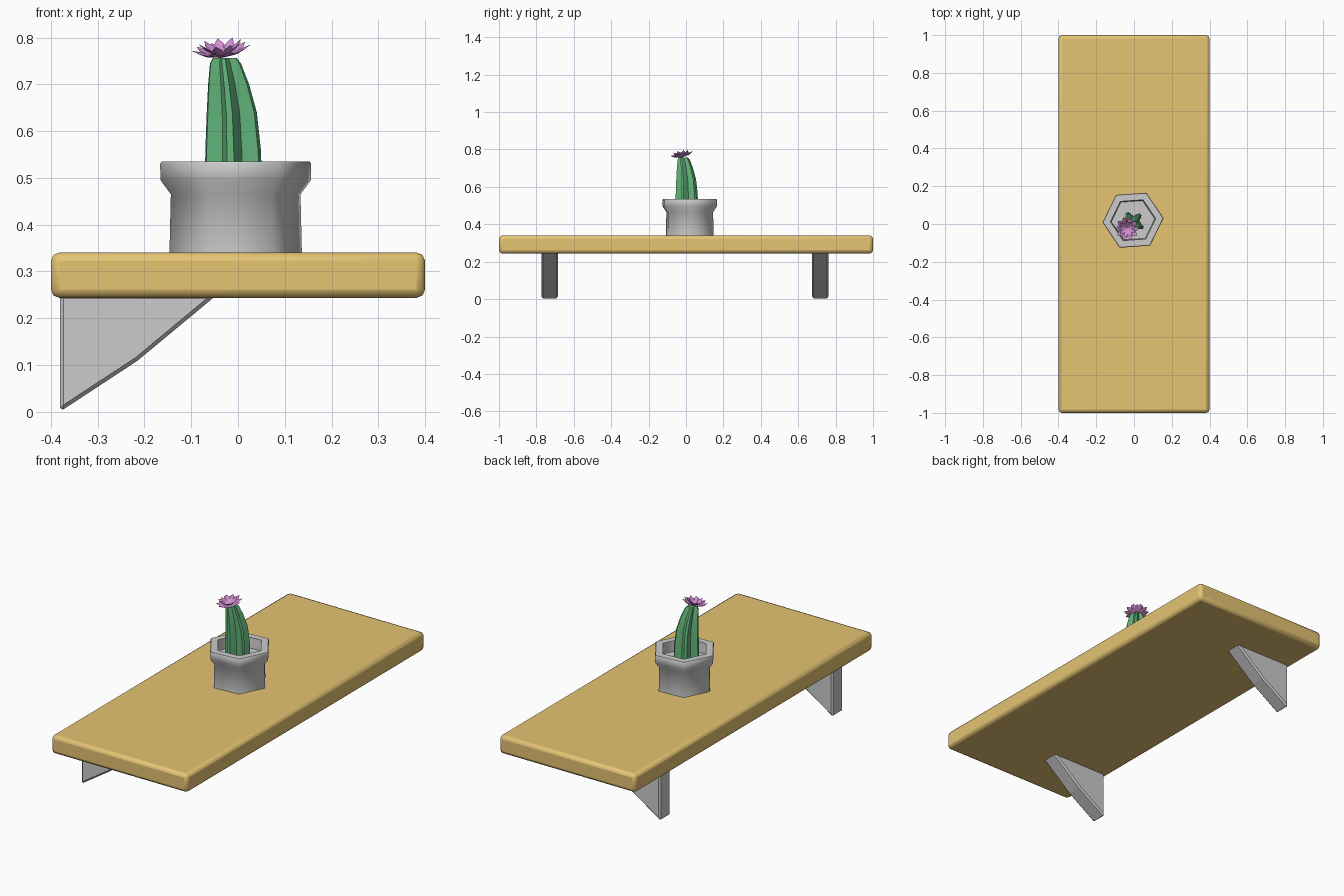
import bpy, bmesh
from math import sin, cos, pi, radians
from mathutils import Vector, Matrix

if "Cube" in bpy.data.objects:
    bpy.data.objects.remove(bpy.data.objects["Cube"])


def material(name, rgb):
    m = bpy.data.materials.new(name)
    m.diffuse_color = (*rgb, 1)
    m.use_nodes = True
    m.node_tree.nodes["Principled BSDF"].inputs["Base Color"].default_value = m.diffuse_color
    return m


def make_object(name, bm, mat=None, smooth=None, bevel=0, segments=1):
    bmesh.ops.recalc_face_normals(bm, faces=bm.faces)
    me = bpy.data.meshes.new(name)
    bm.to_mesh(me)
    bm.free()
    ob = bpy.data.objects.new(name, me)
    bpy.context.collection.objects.link(ob)
    if mat:
        me.materials.append(mat)
    if bevel:
        b = ob.modifiers.new("bevel", 'BEVEL')
        b.width, b.segments = bevel, segments
    if smooth:
        bpy.ops.object.select_all(action='DESELECT')
        bpy.context.view_layer.objects.active = ob
        ob.select_set(True)
        bpy.ops.object.shade_smooth_by_angle(angle=radians(smooth))
    return ob


def loft(rings):
    """Skin a stack of closed rings and cap both ends."""
    bm = bmesh.new()
    vs = [[bm.verts.new(p) for p in r] for r in rings]
    n = len(vs[0])
    for a, b in zip(vs, vs[1:]):
        for i in range(n):
            j = (i + 1) % n
            bm.faces.new((a[i], a[j], b[j], b[i]))
    bm.faces.new(vs[0][::-1])
    bm.faces.new(vs[-1])
    return bm


wood = material("wood", (0.78, 0.55, 0.17))
green = material("cactus_green", (0.12, 0.45, 0.19))
pink = material("petal_pink", (0.65, 0.27, 0.65))

# shelf board with rounded edges
bm = bmesh.new()
bmesh.ops.create_cube(bm, size=1, matrix=Matrix.Translation((0, 0, 0.292)) @ Matrix.Diagonal((0.8, 2, 0.097, 1)))
make_object("shelf_board", bm, wood, 40, 0.018, 2)

# two wedge brackets under the board
profile = [(-0.381, 0), (-0.215, 0.109), (-0.045, 0.25), (-0.381, 0.25)]
for side, y in (("front", -0.729), ("back", 0.718)):
    bm = loft([[(x, y + d, z) for x, z in profile] for d in (-0.044, 0.044)])
    make_object(side + "_bracket", bm, None, None, 0.008, 1)

# hexagonal pot with flared rim and hollow top
pot = [(0.142, 0.338), (0.139, 0.465), (0.161, 0.495), (0.162, 0.53), (0.159, 0.535),
       (0.12, 0.535), (0.115, 0.48)]
rings = [[(-0.005 + r * cos(radians(4) + i * pi / 3), 0.02 + r * sin(radians(4) + i * pi / 3), z)
          for i in range(6)] for r, z in pot]
make_object("pot", loft(rings), None, 62)

# leaning cactus with five ribs: centre x, centre y, radius, height
stem = [(-0.008, 0.006, 0.063, 0.478), (-0.009, 0.006, 0.061, 0.56), (-0.012, 0.003, 0.055, 0.64),
        (-0.019, -0.004, 0.045, 0.7), (-0.026, -0.011, 0.034, 0.745), (-0.028, -0.014, 0.026, 0.757)]
rings = []
for cx, cy, r, z in stem:
    ring = []
    for i in range(5):
        a = radians(-25 + 72 * i)
        for da, k in ((-0.12, 1), (0.12, 1), (pi / 5, 0.58)):
            ring.append((cx + r * k * cos(a + da), cy + r * k * sin(a + da), z))
    rings.append(ring)
make_object("cactus", loft(rings), green, 30)

# flower: two rings of pointed petals, tilted
bm = bmesh.new()
tilt = (Matrix.Translation((-0.034, -0.02, 0.757)) @ Matrix.Rotation(radians(11), 4, 'X')
        @ Matrix.Rotation(radians(-6), 4, 'Y'))
for count, length, rise, width, turn in ((10, 0.064, 0.022, 0.014, 0), (9, 0.047, 0.034, 0.011, 0.3)):
    for i in range(count):
        m = tilt @ Matrix.Rotation(turn + i * 2 * pi / count, 4, 'Z')
        def point(t, w, drop=0):
            return bm.verts.new(m @ Vector((t * length, w * width, rise * t ** 1.3 - drop)))
        base, mid, tip = point(0.06, 0), point(0.65, 0, 0.003), point(1, 0)
        for s in (-1, 1):
            a, b = point(0.4, 0.65 * s), point(0.75, s)
            bm.faces.new((base, a, b, mid)[::s])
            bm.faces.new((mid, b, tip)[::s])
make_object("flower", bm, pink)
